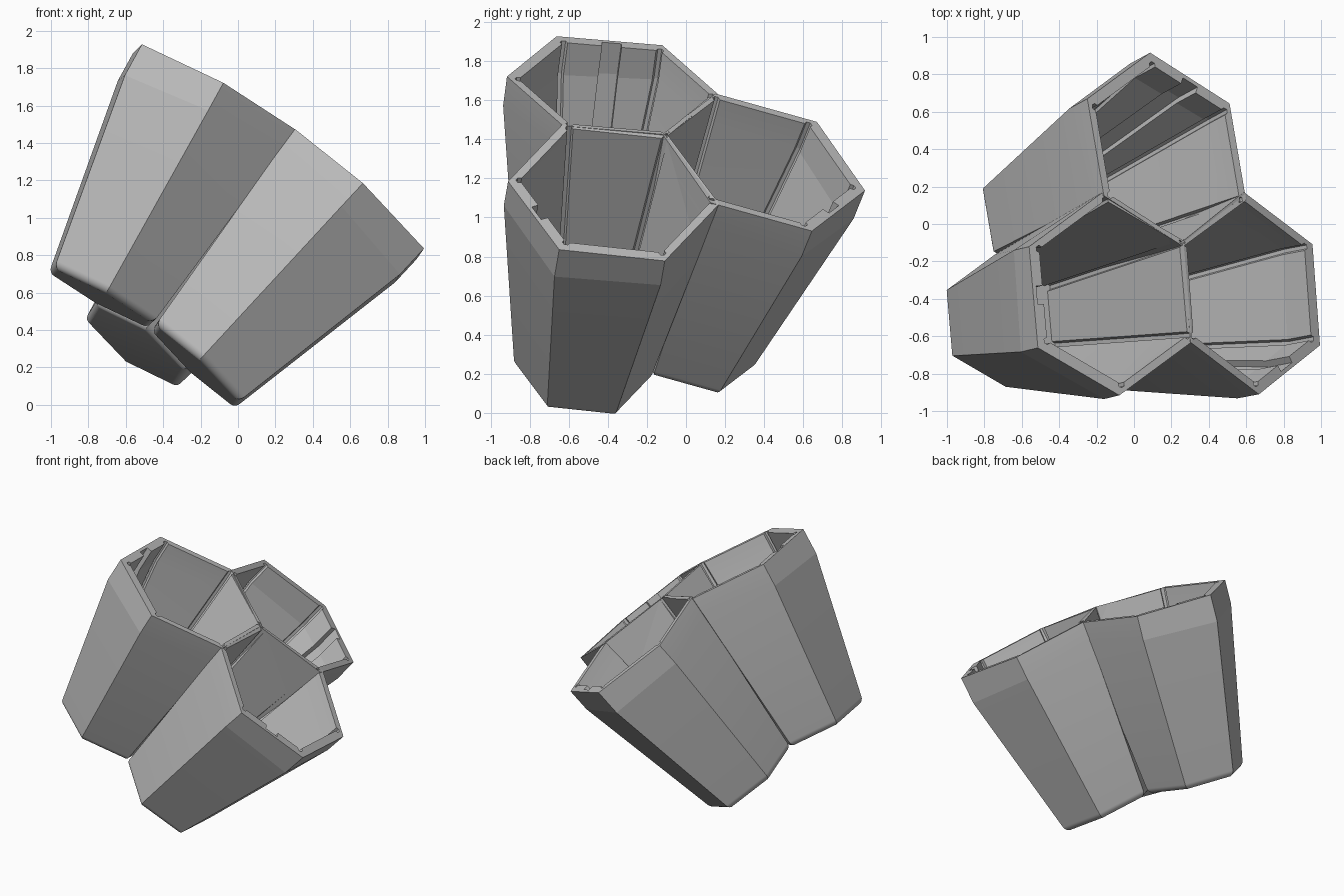
import bpy, bmesh
from math import sin, cos, radians
from mathutils import Vector, Matrix

cube = bpy.data.objects.get("Cube")
if cube:
    bpy.data.objects.remove(cube, do_unlink=True)

grey = bpy.data.materials.new("plain grey")
grey.use_nodes = True
COL = (0.5, 0.5, 0.5, 1)
grey.diffuse_color = COL
grey.node_tree.nodes["Principled BSDF"].inputs["Base Color"].default_value = COL

H, R_TOP, R_BASE = 1.27, 0.545, 0.357    # cup height, rim and base radius
ROUND, STEPS, FLOOR = 0.05, 12, 0.07     # rounded foot, floor thickness
WALL, SHIFT = 0.043, 0.02                # thin shared walls, thick outer walls
RELIEF, SLOT_W, SLOT_D = 0.02, 0.05, 0.038
JOINT = Vector((0.26, -0.09, 1.42))      # rim corner shared by all cups


def polar(r, a, z=0.0):
    return Vector((r * cos(radians(a)), r * sin(radians(a)), z))


def taper(z):
    return R_BASE + (R_TOP - R_BASE) * (z - ROUND) / (H - ROUND)


def band_corner(k):
    """Lower corner of the straight rim band; corners facing the joint just taper."""
    a = 60 * k
    z = H - 0.15 + 0.04 * cos(radians(a))
    return polar(taper(z) if cos(radians(a)) > 0 else R_TOP, a, z)


def outer_rings():
    rings = []
    for i in range(STEPS + 1):
        p = radians(80 * i / STEPS)
        r = R_BASE - ROUND * (1 - sin(p))
        rings.append([polar(r, 60 * k, ROUND * (1 - cos(p))) for k in range(6)])
    rings.append([band_corner(k) for k in range(6)])
    rings.append([polar(R_TOP, 60 * k, H) for k in range(6)])
    return rings


def inner_ring(corners):
    """Hexagon with round corner reliefs and one slot in a far wall."""
    c = [p - polar(WALL / cos(radians(30)), 60 * k) + Vector((SHIFT, 0, 0))
         for k, p in enumerate(corners)]
    pts = []
    for k in range(6):
        pts += [c[k] + polar(RELIEF, 60 * k + d) for d in (-120, -60, 0, 60, 120)]
        if k == 2:
            mid, u = (c[2] + c[3]) / 2, (c[3] - c[2]).normalized() * SLOT_W
            n = polar(SLOT_D, 150)
            pts += [mid - u, mid - u + n, mid + u + n, mid + u]
    return pts


def loft(bm, rings):
    loops = [[bm.verts.new(p) for p in ring] for ring in rings]
    for a, b in zip(loops, loops[1:]):
        n = len(a)
        for i in range(n):
            j = (i + 1) % n
            bm.faces.new((a[i], a[j], b[j], b[i]))
    return loops


def make_cup(name, rim_centre, axis):
    bm = bmesh.new()
    outer = loft(bm, outer_rings())
    bm.faces.new(outer[0][::-1])
    # Cavity
    inner = loft(bm, [inner_ring([polar(taper(FLOOR), 60 * k, FLOOR) for k in range(6)]),
                      inner_ring([band_corner(k) for k in range(6)]),
                      inner_ring([polar(R_TOP, 60 * k, H) for k in range(6)])])
    bm.faces.new(inner[0])
    # Rim, one face per side
    top, hole = outer[-1], inner[-1]
    n = len(hole)
    start = [5 * k + 2 + (4 if k > 2 else 0) for k in range(6)]
    for k in range(6):
        a, b = start[k], start[(k + 1) % 6]
        if b < a:
            b += n
        inside = [hole[i % n] for i in range(b, a - 1, -1)]
        bm.faces.new([top[k], top[(k + 1) % 6]] + inside)
    bmesh.ops.recalc_face_normals(bm, faces=bm.faces)
    # Stand the cup on its own axis, first corner towards the joint
    z = Vector(axis).normalized()
    x = JOINT - Vector(rim_centre)
    x = (x - z * x.dot(z)).normalized()
    y = z.cross(x)
    rot = Matrix((x, y, z)).transposed().to_4x4()
    bm.transform(Matrix.Translation(Vector(rim_centre) - z * H) @ rot)
    mesh = bpy.data.meshes.new(name)
    bm.to_mesh(mesh)
    bm.free()
    mesh.materials.append(grey)
    obj = bpy.data.objects.new(name, mesh)
    bpy.context.collection.objects.link(obj)
    bpy.ops.object.select_all(action='DESELECT')
    obj.select_set(True)
    bpy.context.view_layer.objects.active = obj
    bpy.ops.object.shade_smooth_by_angle(angle=radians(7.5))


make_cup("upper_cup", (-0.125, -0.375, 1.675), (0.48, 0.116, 0.872))
make_cup("lower_cup", (0.628, -0.37, 1.127), (0.676, 0.128, 0.727))
make_cup("back_cup", (0.175, 0.398, 1.282), (0.57, 0.31, 0.762))
